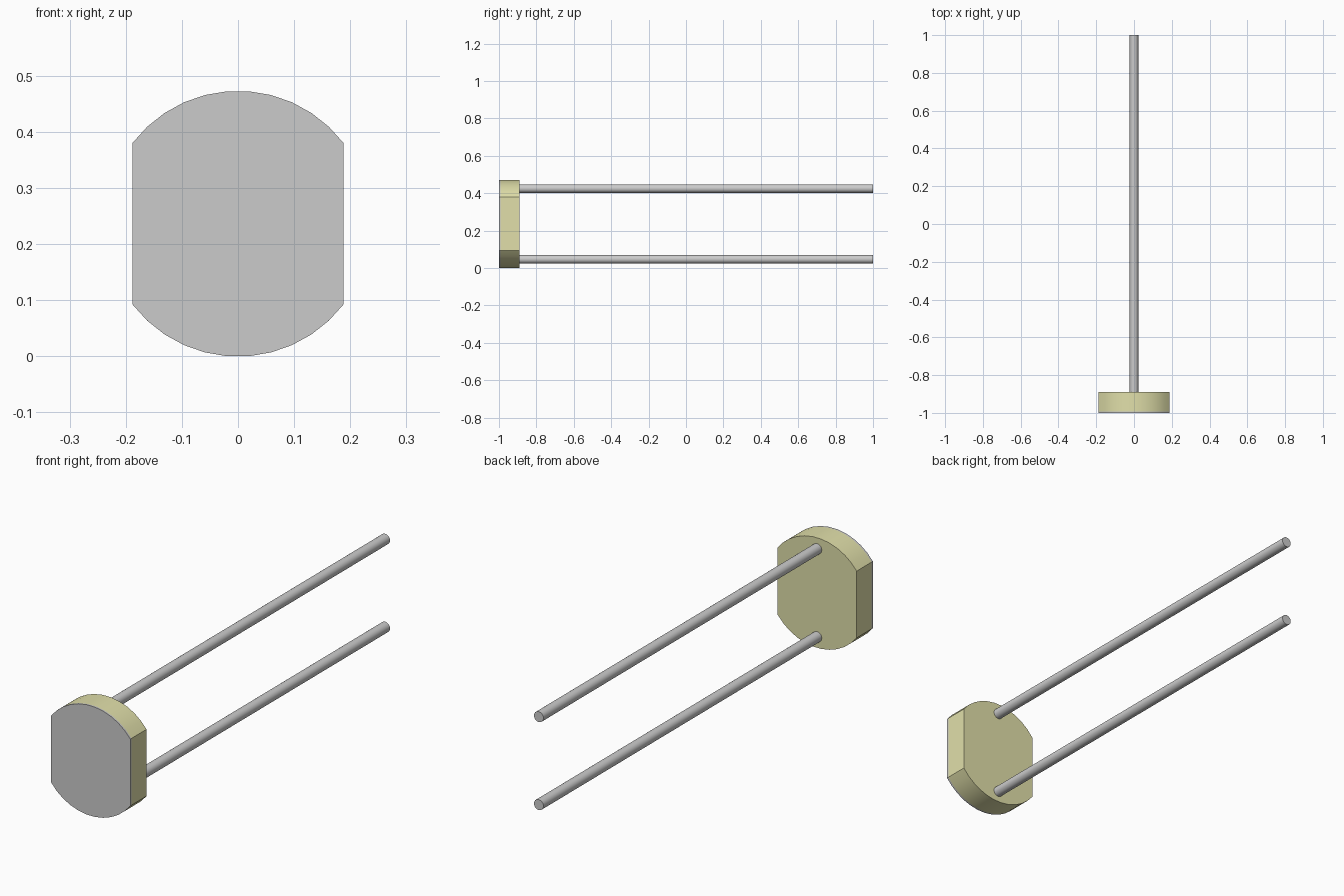
import bpy
import bmesh
from math import radians, sin, cos, pi

if "Cube" in bpy.data.objects:
    bpy.data.objects.remove(bpy.data.objects["Cube"])

R, CZ = 0.2368, 0.236       # disc radius and centre height
HALF_ARC, SEGS = 52.7, 11   # arc kept above and below the flat sides


def smooth(obj):
    bpy.ops.object.select_all(action='DESELECT')
    obj.select_set(True)
    bpy.context.view_layer.objects.active = obj
    bpy.ops.object.shade_smooth_by_angle(angle=radians(30))


def extrude_y(name, profile, y0, y1, material=None):
    """Solid made by sweeping an x/z profile from y0 to y1."""
    bm = bmesh.new()
    face = bm.faces.new([bm.verts.new((x, y0, z)) for x, z in profile])
    ext = bmesh.ops.extrude_face_region(bm, geom=[face], use_keep_orig=True)
    verts = [g for g in ext['geom'] if isinstance(g, bmesh.types.BMVert)]
    bmesh.ops.translate(bm, verts=verts, vec=(0, y1 - y0, 0))
    bmesh.ops.recalc_face_normals(bm, faces=bm.faces)
    mesh = bpy.data.meshes.new(name)
    bm.to_mesh(mesh)
    bm.free()
    obj = bpy.data.objects.new(name, mesh)
    bpy.context.collection.objects.link(obj)
    if material:
        mesh.materials.append(material)
    smooth(obj)
    return obj


# Disc outline with two flat sides
angles = [-HALF_ARC + 2 * HALF_ARC * i / SEGS for i in range(SEGS + 1)]
outline = [(R * sin(radians(a + turn)), CZ + R * cos(radians(a + turn)))
           for turn in (0, 180) for a in angles]

# Pale yellow body with a thin grey front face
yellow = bpy.data.materials.new("pale_yellow")
yellow.diffuse_color = (0.75, 0.74, 0.40, 1)
yellow.use_nodes = True
yellow.node_tree.nodes["Principled BSDF"].inputs["Base Color"].default_value = yellow.diffuse_color
extrude_y("body", outline, -0.992, -0.89, yellow)
extrude_y("front_face", outline, -1.0, -0.992)

# Two wire leads
for name, z in (("lower_lead", 0.047), ("upper_lead", 0.425)):
    circle = [(0.0225 * cos(2 * pi * i / 24), z + 0.0225 * sin(2 * pi * i / 24))
              for i in range(24)]
    extrude_y(name, circle, -0.89, 1.0)
